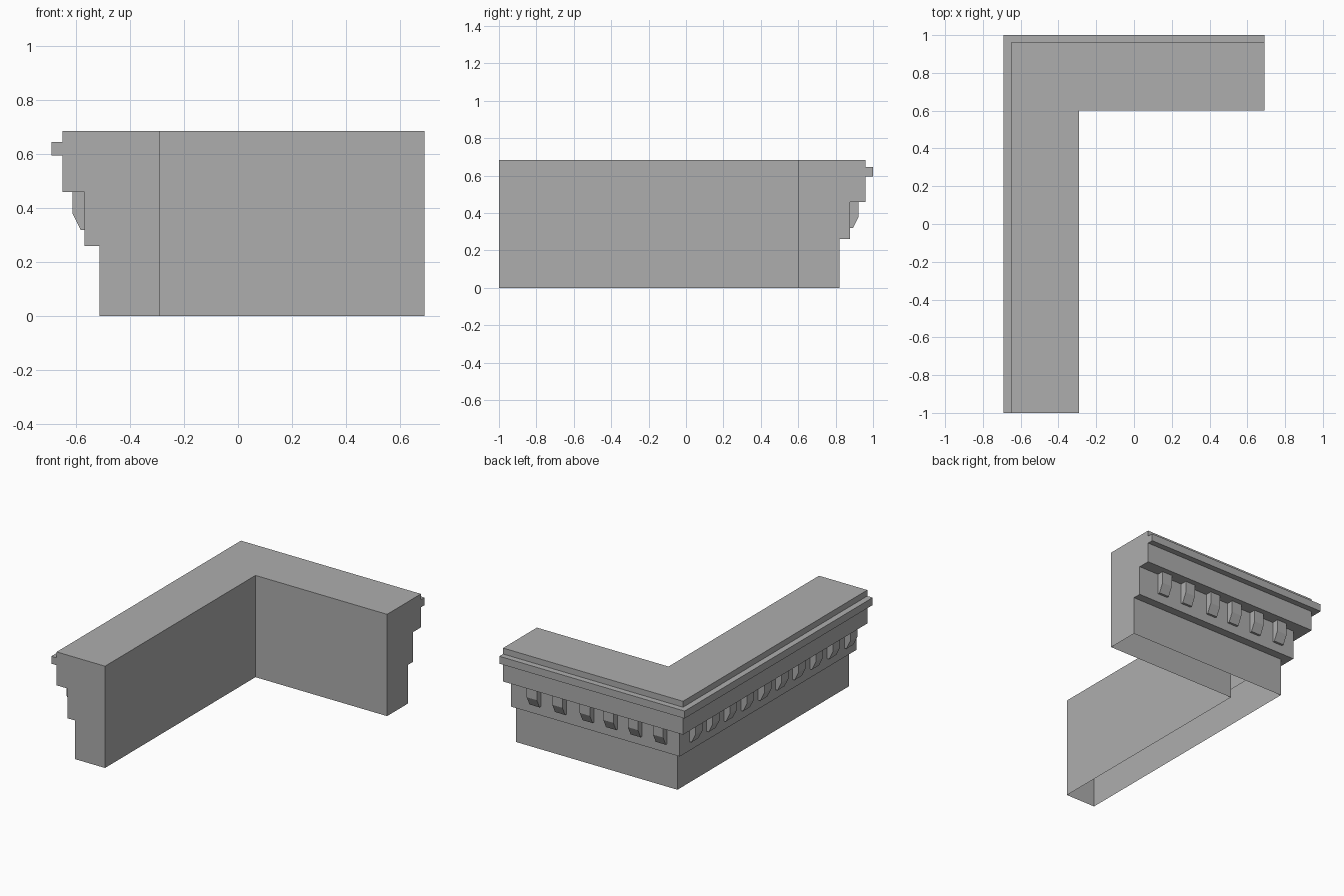
import bpy

cube = bpy.data.objects.get("Cube")
if cube:
    bpy.data.objects.remove(cube, do_unlink=True)

stone = bpy.data.materials.new("grey_stone")
stone.use_nodes = True
stone.diffuse_color = (0.42, 0.42, 0.42, 1)
stone.node_tree.nodes["Principled BSDF"].inputs["Base Color"].default_value = (0.42, 0.42, 0.42, 1)

HALF_X, HALF_Y = 0.69, 1.0


def make_object(name, verts, faces):
    mesh = bpy.data.meshes.new(name)
    mesh.from_pydata(verts, [], faces)
    mesh.materials.append(stone)
    obj = bpy.data.objects.new(name, mesh)
    bpy.context.collection.objects.link(obj)
    return obj


# Cornice profile: (inset from outer edge, height), from outer foot over the top to inner foot
profile = [(0.178, 0), (0.178, 0.26), (0.122, 0.26), (0.122, 0.46), (0.04, 0.46),
           (0.04, 0.595), (0, 0.595), (0, 0.645), (0.04, 0.645), (0.04, 0.685),
           (0.40, 0.685), (0.40, 0)]
n = len(profile)

# Sweep along the L: front end, mitred corner, side end; the underside stays open
verts = [(-HALF_X + d, -HALF_Y, z) for d, z in profile]
verts += [(-HALF_X + d, HALF_Y - d, z) for d, z in profile]
verts += [(HALF_X, HALF_Y - d, z) for d, z in profile]
faces = [(s + i, s + i + 1, s + n + i + 1, s + n + i)
         for s in (0, n) for i in range(n - 1)]
faces = [f[::-1] for f in faces]
faces += [tuple(range(n)), tuple(reversed(range(2 * n, 3 * n)))]
make_object("cornice", verts, faces)

# Bracket side outline: (inset, height)
outline = [(0.122, 0.46), (0.077, 0.46), (0.077, 0.38), (0.107, 0.32), (0.122, 0.32)]
WIDTH = 0.075


def bracket(name, start, place):
    """Extrude the outline along the wall; place maps (inset, along, z) to a point."""
    m = len(outline)
    pts = [place(d, a, z) for a in (start, start - WIDTH) for d, z in outline]
    sides = [(i, (i + 1) % m, m + (i + 1) % m, m + i) for i in range(m)]
    obj = make_object(name, pts, sides + [tuple(reversed(range(m))), tuple(range(m, 2 * m))])
    # Consistent outward normals
    import bmesh
    bm = bmesh.new()
    bm.from_mesh(obj.data)
    bmesh.ops.recalc_face_normals(bm, faces=bm.faces)
    bm.to_mesh(obj.data)
    bm.free()


# Brackets under the short back wall
for i, x in enumerate([0.54, 0.35, 0.145, -0.03, -0.213, -0.40]):
    bracket(f"back_bracket_{i + 1}", x, lambda d, a, z: (a, HALF_Y - d, z))

# Brackets under the long side wall
for i in range(10):
    bracket(f"side_bracket_{i + 1}", 0.775 - 0.183 * i, lambda d, a, z: (-HALF_X + d, a, z))
